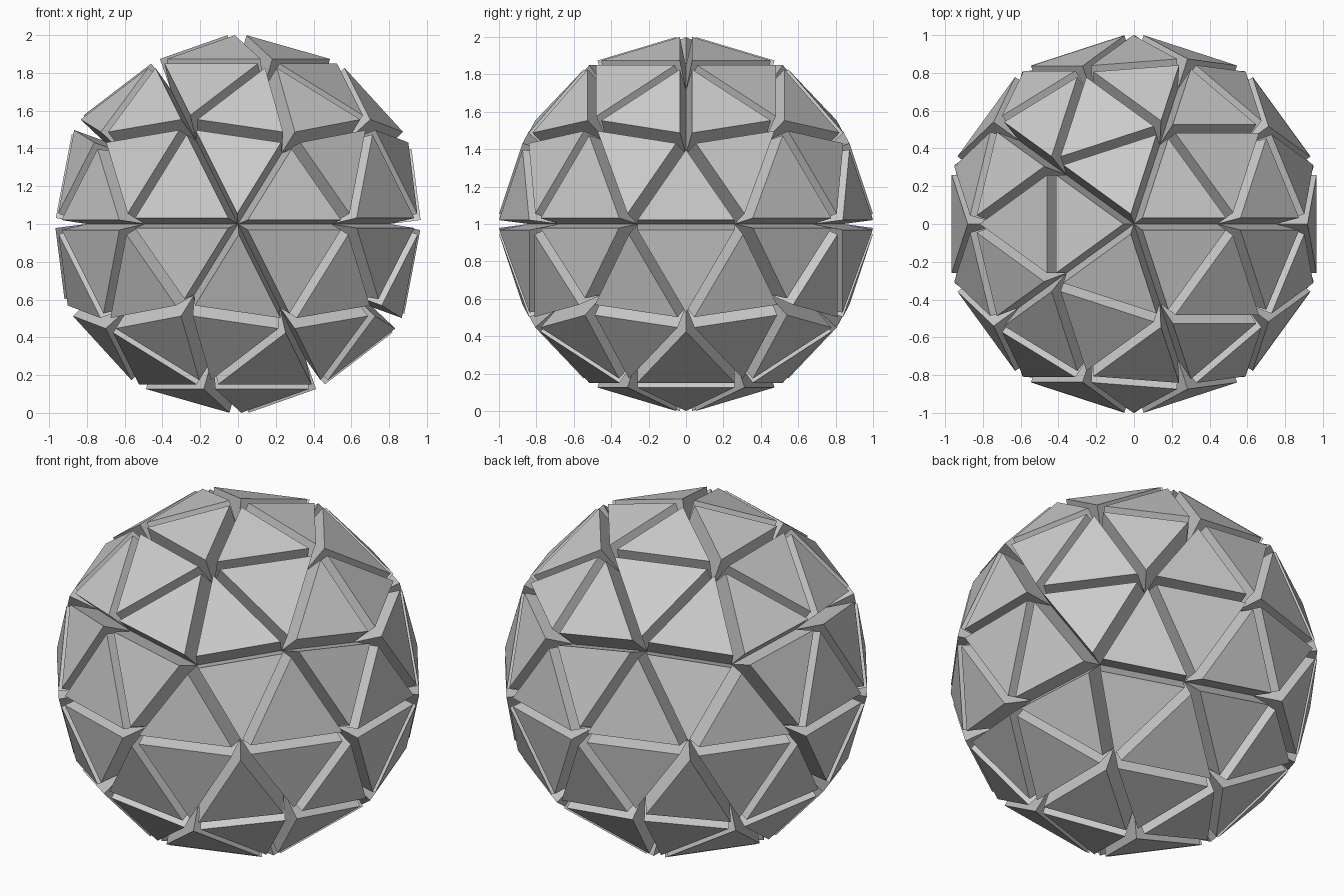
import bpy
import bmesh

RADIUS = 0.841   # radius of the groove bottoms
HEIGHT = 0.168   # height of the raised panels

cube = bpy.data.objects.get("Cube")
if cube:
    bpy.data.objects.remove(cube, do_unlink=True)

# Single grey finish
grey = bpy.data.materials.new("mid grey")
grey.use_nodes = True
color = (0.6, 0.6, 0.6, 1)
grey.diffuse_color = color
grey.node_tree.nodes["Principled BSDF"].inputs["Base Color"].default_value = color

# Geodesic core
bm = bmesh.new()
bmesh.ops.create_icosphere(bm, subdivisions=2, radius=RADIUS)

# Raise every triangle along its own normal, leaving V-shaped grooves
panels = bmesh.ops.extrude_discrete_faces(bm, faces=bm.faces[:])["faces"]
for panel in panels:
    panel.normal_update()
    bmesh.ops.translate(bm, verts=panel.verts[:], vec=panel.normal * HEIGHT)
bmesh.ops.recalc_face_normals(bm, faces=bm.faces[:])

mesh = bpy.data.meshes.new("panelled_ball")
bm.to_mesh(mesh)
bm.free()
mesh.materials.append(grey)
ball = bpy.data.objects.new("panelled_ball", mesh)
ball.location.z = 1
bpy.context.collection.objects.link(ball)
